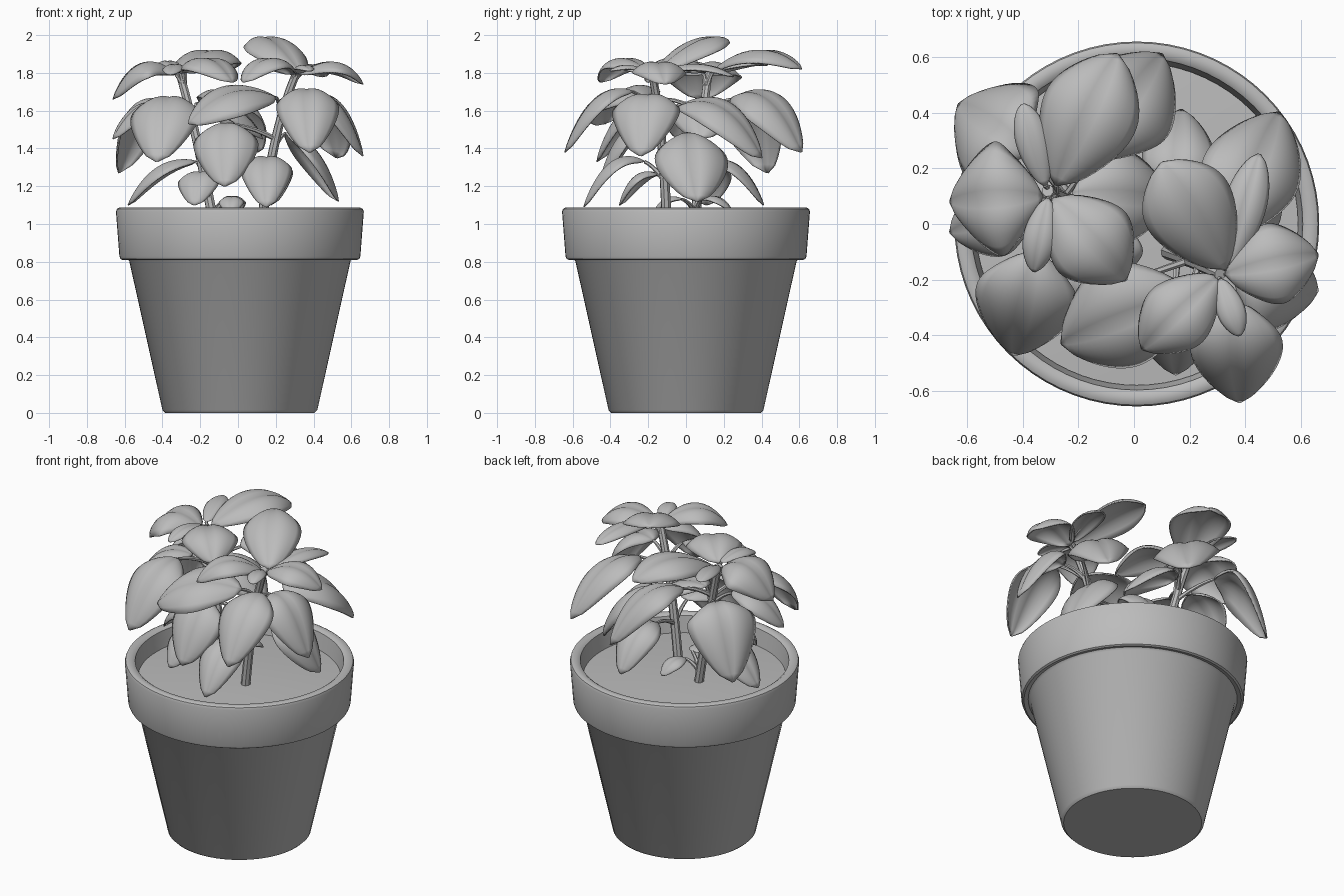
import bpy, bmesh, math
from mathutils import Vector

cube = bpy.data.objects.get("Cube")
if cube:
    bpy.data.objects.remove(cube, do_unlink=True)

grey = bpy.data.materials.new("plain_grey")
grey.use_nodes = True
grey.diffuse_color = (0.5, 0.5, 0.5, 1)
grey.node_tree.nodes["Principled BSDF"].inputs["Base Color"].default_value = (0.5, 0.5, 0.5, 1)


def finish(name, bm, angle=40):
    """Turn a bmesh into a smooth shaded grey object."""
    bmesh.ops.recalc_face_normals(bm, faces=bm.faces[:])
    mesh = bpy.data.meshes.new(name)
    bm.to_mesh(mesh)
    bm.free()
    mesh.materials.append(grey)
    obj = bpy.data.objects.new(name, mesh)
    bpy.context.collection.objects.link(obj)
    bpy.ops.object.select_all(action='DESELECT')
    obj.select_set(True)
    bpy.context.view_layer.objects.active = obj
    bpy.ops.object.shade_smooth_by_angle(angle=math.radians(angle))
    return obj


def lathe(name, profile, centre=(0.01, 0, 0)):
    bm = bmesh.new()
    verts = [bm.verts.new((r, 0, z)) for r, z in profile]
    edges = [bm.edges.new(pair) for pair in zip(verts, verts[1:])]
    bmesh.ops.spin(bm, geom=verts + edges, cent=(0, 0, 0), axis=(0, 0, 1),
                   angle=math.tau, steps=72, use_duplicate=False)
    bmesh.ops.remove_doubles(bm, verts=bm.verts[:], dist=0.0005)
    bmesh.ops.translate(bm, verts=bm.verts[:], vec=centre)
    return finish(name, bm)


def bezier(a, b, c, t):
    return a * (1 - t) ** 2 + b * 2 * t * (1 - t) + c * t * t


def tube(name, path, r0, r1, sides=8):
    """Tapered tube through a list of points."""
    bm = bmesh.new()
    rings = []
    for i, p in enumerate(path):
        d = (path[min(i + 1, len(path) - 1)] - path[max(i - 1, 0)]).normalized()
        u = d.cross(Vector((0.3, 1, 0.1))).normalized()
        v = d.cross(u)
        r = r0 + (r1 - r0) * i / (len(path) - 1)
        rings.append([bm.verts.new(p + r * (u * math.cos(k * math.tau / sides) + v * math.sin(k * math.tau / sides)))
                      for k in range(sides)])
    for lo, hi in zip(rings, rings[1:]):
        for k in range(sides):
            n = (k + 1) % sides
            bm.faces.new((lo[k], lo[n], hi[n], hi[k]))
    bm.faces.new(rings[0])
    bm.faces.new(rings[-1])
    return finish(name, bm)


def leaf(name, base, tip, width, lift, roll=0):
    """Arched oval leaf with a creased midrib; roll tips its left side up."""
    a, c = Vector(base), Vector(tip)
    b = a.lerp(c, 0.6) + Vector((0, 0, lift))
    side = Vector((0, 0, 1)).cross(c - a).normalized()
    side = (side + Vector((0, 0, roll))).normalized()
    rows, cols = 20, 6
    bm = bmesh.new()
    grid = []
    for i in range(rows + 1):
        t = i / rows
        p = bezier(a, b, c, t)
        tangent = ((b - a) * (1 - t) + (c - b) * t).normalized()
        normal = tangent.cross(side)
        half = width / 2 * max(math.sin(math.pi * t), 0) ** 0.6 + 0.004
        row = []
        for j in range(-cols, cols + 1):
            s = j / cols
            rise = half * (0.36 * abs(s) - 0.7 * s * s)
            row.append(bm.verts.new(p + side * half * s + normal * rise))
        grid.append(row)
    for lo, hi in zip(grid, grid[1:]):
        for k in range(2 * cols):
            bm.faces.new((lo[k], lo[k + 1], hi[k + 1], hi[k]))
    obj = finish(name, bm, 60)
    solid = obj.modifiers.new("thickness", 'SOLIDIFY')
    solid.thickness = 0.008
    solid.offset = 0


# Pot with a thick rim, and the soil inside it
lathe("pot", [(0, 0), (0.395, 0), (0.41, 0.015), (0.586, 0.805), (0.598, 0.816), (0.622, 0.81), (0.633, 0.816),
              (0.638, 0.83), (0.656, 1.065), (0.651, 1.08), (0.638, 1.087), (0.612, 1.086),
              (0.597, 1.075), (0.575, 0.93)])
lathe("soil", [(0, 1.0), (0.3, 0.995), (0.58, 0.975)])

# Each plant: stem path, then leaves as (base, tip, width, lift, optional roll)
left_stem = [(0.12, -0.1, 0.96), (0.2, -0.13, 1.45), (0.31, -0.18, 1.8)]
right_stem = [(-0.12, 0.05, 0.96), (-0.22, 0.08, 1.45), (-0.31, 0.12, 1.8)]

left_leaves = [
    # top rosette
    ((0.33, -0.16, 1.8), (0.1, 0.22, 1.97), 0.32, 0.13),
    ((0.33, -0.18, 1.79), (0.66, -0.11, 1.74), 0.28, 0.17),
    ((0.3, -0.19, 1.79), (0.03, -0.45, 1.75), 0.25, 0.2),
    ((0.31, -0.2, 1.8), (0.38, -0.4, 1.81), 0.09, 0.06),
    ((0.34, -0.15, 1.8), (0.45, 0.25, 1.78), 0.14, 0.1),
    # large middle leaves
    ((0.2, -0.25, 1.67), (-0.26, -0.43, 1.53), 0.39, 0.2, -0.3),
    ((0.36, -0.28, 1.7), (0.38, -0.64, 1.38), 0.32, 0.26),
    ((0.36, -0.19, 1.66), (0.66, -0.24, 1.36), 0.35, 0.28),
    ((0.35, -0.04, 1.62), (0.52, 0.4, 1.35), 0.36, 0.28, 0.3),
    # low leaves
    ((0.25, 0.01, 1.48), (0.53, 0.06, 1.12), 0.38, 0.18),
    ((0.15, -0.22, 1.33), (0.15, -0.54, 1.09), 0.26, 0.24),
    ((-0.06, -0.22, 1.53), (-0.07, -0.46, 1.2), 0.33, 0.2),
    ((0.15, 0.08, 1.3), (0.17, 0.41, 1.1), 0.25, 0.24),
]
right_leaves = [
    # top rosette
    ((-0.28, 0.14, 1.8), (-0.06, 0.61, 1.82), 0.34, 0.2),
    ((-0.33, 0.1, 1.79), (-0.66, 0.08, 1.66), 0.4, 0.24),
    ((-0.29, 0.09, 1.8), (-0.03, -0.2, 1.75), 0.31, 0.19),
    ((-0.32, 0.14, 1.81), (-0.4, 0.43, 1.84), 0.11, 0.06),
    ((-0.31, 0.09, 1.81), (-0.36, -0.17, 1.79), 0.11, 0.08),
    # large middle leaves
    ((-0.15, 0.24, 1.66), (0.1, 0.61, 1.38), 0.38, 0.3, 0.2),
    ((-0.38, 0.26, 1.64), (-0.63, 0.43, 1.27), 0.4, 0.32),
    ((-0.36, 0.06, 1.62), (-0.66, -0.03, 1.45), 0.26, 0.18),
    ((-0.35, -0.1, 1.66), (-0.43, -0.47, 1.33), 0.36, 0.26),
    ((-0.22, 0.11, 1.64), (0.13, 0.08, 1.45), 0.33, 0.16),
    # low leaves
    ((-0.22, 0.08, 1.33), (-0.58, 0.11, 1.1), 0.28, 0.18),
    ((-0.19, -0.15, 1.26), (-0.23, -0.35, 1.1), 0.21, 0.15),
    ((-0.05, 0.08, 1.13), (0.0, 0.24, 1.07), 0.12, 0.08),
    ((-0.03, -0.02, 1.13), (-0.04, -0.17, 1.06), 0.12, 0.08),
]

for label, stem, leaves in (("left", left_stem, left_leaves), ("right", right_stem, right_leaves)):
    foot, bend, top = (Vector(p) for p in stem)
    middle = bend * 2 - (foot + top) / 2
    path = [bezier(foot, middle, top, i / 12) for i in range(13)]
    tube(label + "_stem", path, 0.028, 0.022)
    for n, (base, *shape) in enumerate(leaves, 1):
        leaf(f"{label}_leaf_{n}", base, *shape)
        # Leaf stalk joining the stem a little below the leaf
        end = Vector(base)
        root = min(path, key=lambda p: abs(p.z - end.z + 0.1))
        bow = (root + end) / 2 + Vector((0, 0, 0.03))
        tube(f"{label}_stalk_{n}", [bezier(root, bow, end, i / 5) for i in range(6)], 0.014, 0.009, 6)
